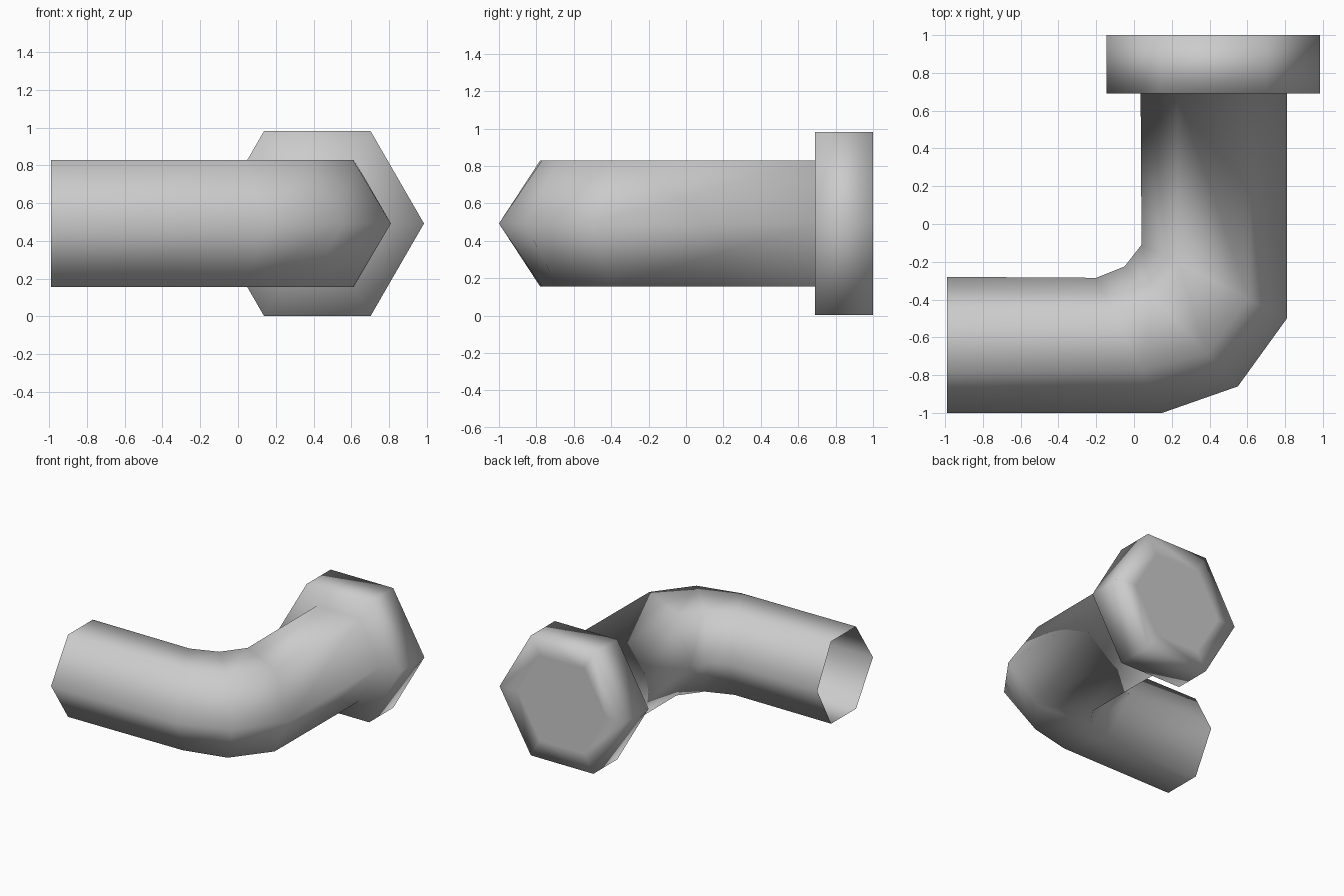
import bpy, bmesh, math

if "Cube" in bpy.data.objects:
    bpy.data.objects.remove(bpy.data.objects["Cube"])

MID_Z = 0.492      # height of the pipe axis
HALF_H = 0.336     # half height of the hexagonal pipe

steel = bpy.data.materials.new("grey_metal")
steel.diffuse_color = (0.6, 0.6, 0.6, 1)
steel.use_nodes = True
steel.node_tree.nodes["Principled BSDF"].inputs["Base Color"].default_value = steel.diffuse_color

bm = bmesh.new()


def pipe_ring(outer, inner, f):
    """Hexagon between an outer and an inner bend point; f places the outer shoulders."""
    def at(t, z):
        x, y = (o + (i - o) * t for o, i in zip(outer, inner))
        return bm.verts.new((x, y, MID_Z + z))
    return [at(0, 0), at(f, HALF_H), at(0.75, HALF_H),
            at(1, 0), at(0.75, -HALF_H), at(f, -HALF_H)]


def flange_ring(r, y):
    """Upright hexagon around the flange axis, corner order matching pipe_ring."""
    return [bm.verts.new((0.42 + r * math.cos(k * math.pi / 3), y,
                          MID_Z + r * math.sin(k * math.pi / 3))) for k in range(6)]


# pipe: open end, three bend sections, joint with the flange
rings = [
    pipe_ring((-0.99, -1.0), (-0.99, -0.28), 0.305),
    pipe_ring((0.15, -1.0), (-0.20, -0.285), 0.32),
    pipe_ring((0.55, -0.86), (-0.05, -0.225), 0.27),
    pipe_ring((0.81, -0.50), (0.04, -0.11), 0.26),
    pipe_ring((0.81, 0.69), (0.035, 0.69), 0.25),
]
# flange: front rim, back rim, inset cap
rings += [flange_ring(0.565, 0.69), flange_ring(0.565, 1.0), flange_ring(0.40, 1.0)]

# skin the rings and close the cap
for a, b in zip(rings, rings[1:]):
    for k in range(6):
        n = (k + 1) % 6
        bm.faces.new((a[k], a[n], b[n], b[k]))
bm.faces.new(rings[-1])

bmesh.ops.recalc_face_normals(bm, faces=bm.faces)
# the cap must look towards the back
cap = max(bm.faces, key=lambda f: f.calc_center_median().y)
cap.normal_update()
if cap.normal.y < 0:
    bmesh.ops.reverse_faces(bm, faces=bm.faces)
for f in bm.faces:
    f.smooth = True

mesh = bpy.data.meshes.new("flanged_elbow_pipe")
bm.to_mesh(mesh)
bm.free()
mesh.materials.append(steel)
bpy.context.collection.objects.link(bpy.data.objects.new("flanged_elbow_pipe", mesh))
